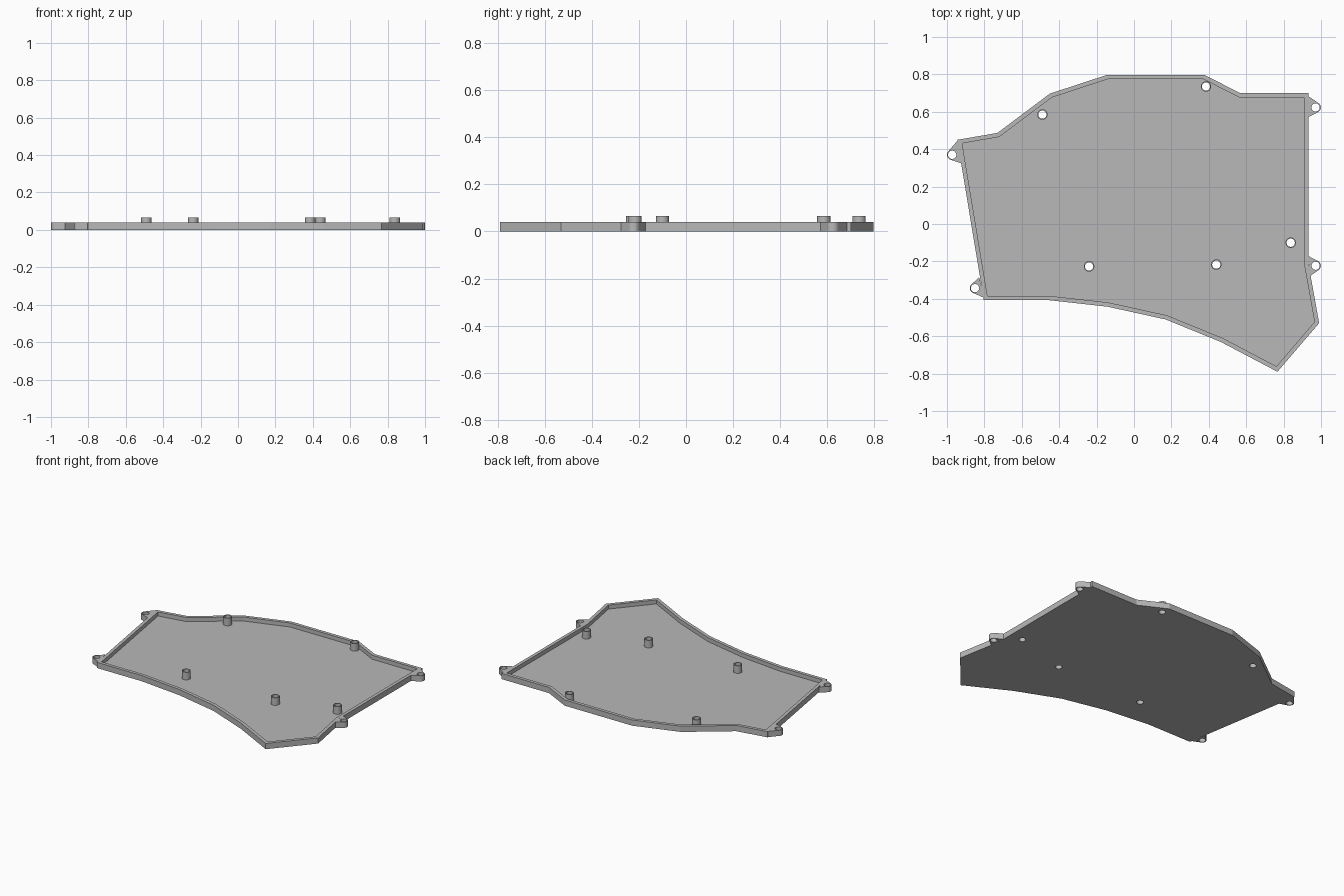
import bpy, bmesh, math
from mathutils import Vector

if "Cube" in bpy.data.objects:
    bpy.data.objects.remove(bpy.data.objects["Cube"])

RIM_H, FLOOR_H, POST_H, WALL = 0.04, 0.012, 0.065, 0.023
R_OUT, R_HOLE, SEG = 0.028, 0.022, 32

grey = bpy.data.materials.new("light grey")
grey.diffuse_color = (0.48, 0.48, 0.48, 1)
grey.use_nodes = True
grey.node_tree.nodes["Principled BSDF"].inputs["Base Color"].default_value = grey.diffuse_color

# Outer outline of the tray, clockwise from the upper left corner
outline = [(-0.945, 0.45), (-0.73, 0.487), (-0.45, 0.697), (-0.145, 0.797),
           (0.377, 0.797), (0.567, 0.70), (0.933, 0.70), (0.933, -0.215),
           (0.99, -0.53), (0.767, -0.79), (0.463, -0.63), (0.168, -0.51),
           (-0.142, -0.442), (-0.457, -0.407), (-0.803, -0.407)]

# Screw ears: centre, then the two points where each meets the wall
ears = [((-0.972, 0.37), (-0.94, 0.45), (-0.925, 0.325)),
        ((-0.85, -0.343), (-0.828, -0.285), (-0.80, -0.395)),
        ((0.971, 0.623), (0.93, 0.685), (0.93, 0.57)),
        ((0.971, -0.223), (0.93, -0.17), (0.94, -0.28))]

posts = [(-0.49, 0.585), (0.385, 0.735), (-0.24, -0.227), (0.44, -0.217), (0.838, -0.10)]


def circle(c, r):
    return [(c[0] + r * math.cos(2 * math.pi * i / SEG),
             c[1] + r * math.sin(2 * math.pi * i / SEG)) for i in range(SEG)]


def inset(pts, d):
    """Move every edge of a clockwise outline inward by d."""
    out = []
    for i, p in enumerate(pts):
        p = Vector(p)
        a = (p - Vector(pts[i - 1])).normalized()
        b = (Vector(pts[(i + 1) % len(pts)]) - p).normalized()
        na, nb = Vector((a.y, -a.x)), Vector((b.y, -b.x))
        out.append(tuple(p + (na + nb) * d / (1 + na.dot(nb))))
    return out


def finish(name, bm):
    bmesh.ops.recalc_face_normals(bm, faces=bm.faces[:])
    me = bpy.data.meshes.new(name)
    bm.to_mesh(me)
    bm.free()
    me.materials.append(grey)
    ob = bpy.data.objects.new(name, me)
    bpy.context.collection.objects.link(ob)
    return ob


def prism(name, pts, z0, z1):
    bm = bmesh.new()
    lo = [bm.verts.new((x, y, z0)) for x, y in pts]
    hi = [bm.verts.new((x, y, z1)) for x, y in pts]
    bm.faces.new(lo)
    bm.faces.new(hi)
    for i in range(len(pts)):
        bm.faces.new((lo[i - 1], lo[i], hi[i], hi[i - 1]))
    return finish(name, bm)


def ear_block(pts):
    bm = bmesh.new()
    for x, y in pts:
        bm.verts.new((x, y, 0))
        bm.verts.new((x, y, RIM_H))
    bmesh.ops.convex_hull(bm, input=bm.verts[:])
    bmesh.ops.dissolve_limit(bm, angle_limit=0.01, verts=bm.verts[:], edges=bm.edges[:])
    return finish("ear", bm)


def tube(name, c, z0, z1):
    bm = bmesh.new()
    rings = [[bm.verts.new((x, y, z)) for x, y in circle(c, r)]
             for r, z in ((R_OUT, z0), (R_OUT, z1), (R_HOLE, z1), (R_HOLE, z0))]
    for k in range(4):
        a, b = rings[k], rings[(k + 1) % 4]
        for i in range(SEG):
            bm.faces.new((a[i - 1], a[i], b[i], b[i - 1]))
    return finish(name, bm)


def boolean(ob, tool, op):
    mod = ob.modifiers.new(op, 'BOOLEAN')
    mod.operation, mod.solver, mod.object = op, 'EXACT', tool
    bpy.context.view_layer.objects.active = ob
    bpy.ops.object.modifier_apply(modifier=mod.name)
    bpy.data.objects.remove(tool)


# Tray: solid plate with ears, hollowed, then drilled through
tray = prism("tray", outline, 0, RIM_H)
for c, p, q in ears:
    boolean(tray, ear_block(circle(c, R_OUT) + [p, q]), 'UNION')
boolean(tray, prism("cavity", inset(outline, WALL), FLOOR_H, 0.1), 'DIFFERENCE')
for c in [e[0] for e in ears] + posts:
    boolean(tray, prism("drill", circle(c, R_HOLE), -0.05, 0.1), 'DIFFERENCE')

# Hollow standoffs on the floor
for i, c in enumerate(posts):
    post = tube(f"standoff_{i + 1}", c, FLOOR_H - 0.002, POST_H)
    bpy.ops.object.select_all(action='DESELECT')
    post.select_set(True)
    bpy.context.view_layer.objects.active = post
    bpy.ops.object.shade_smooth_by_angle(angle=math.radians(30))
